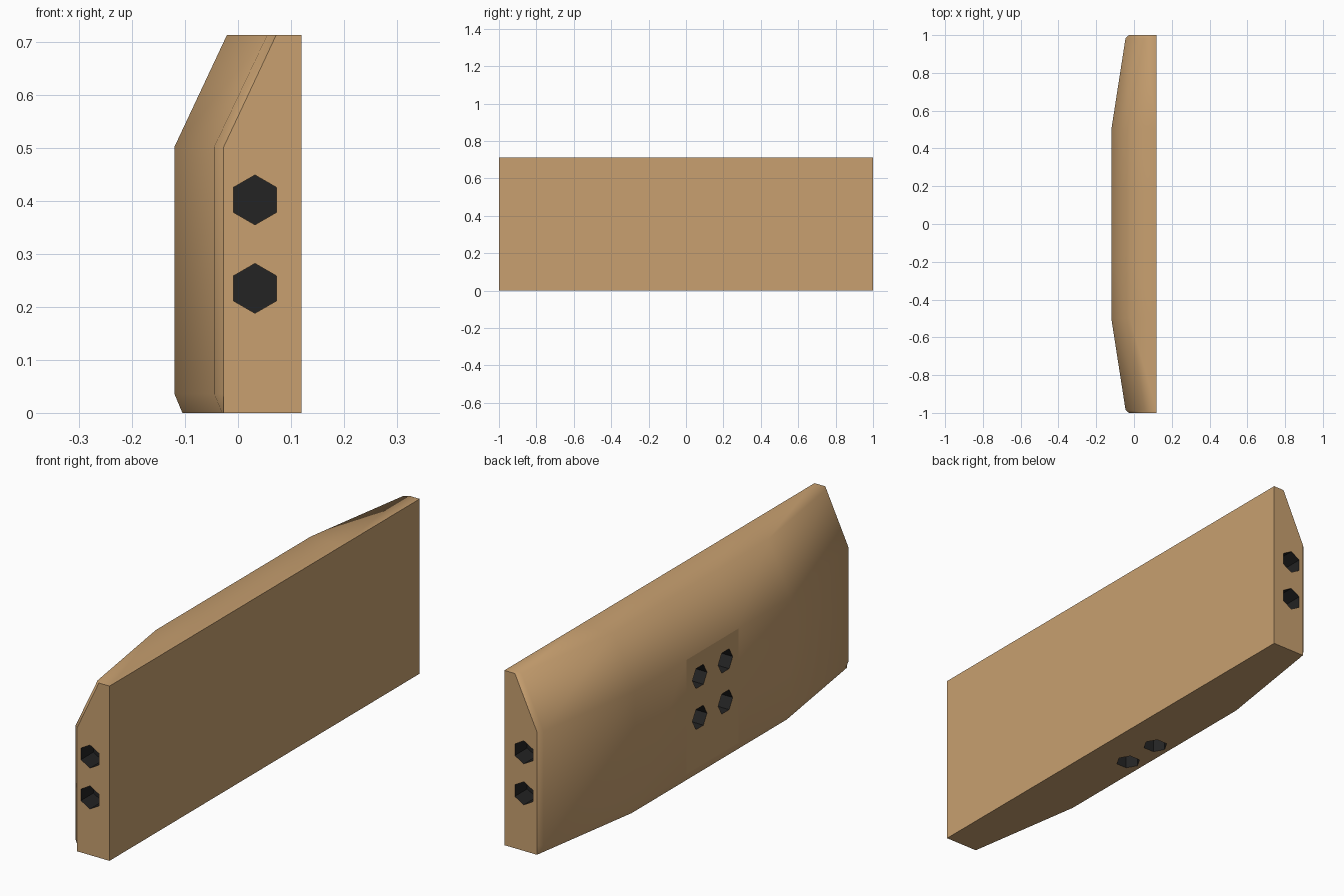
import bpy, bmesh, math
from mathutils import Vector

if "Cube" in bpy.data.objects:
    bpy.data.objects.remove(bpy.data.objects["Cube"])


def material(name, rgb):
    m = bpy.data.materials.new(name)
    m.diffuse_color = (*rgb, 1)
    m.use_nodes = True
    m.node_tree.nodes["Principled BSDF"].inputs["Base Color"].default_value = m.diffuse_color
    return m


MATS = [material("tan", (0.578, 0.352, 0.162)), material("near_black", (0.017, 0.017, 0.017))]


def make_object(name, bm):
    bmesh.ops.recalc_face_normals(bm, faces=bm.faces)
    me = bpy.data.meshes.new(name)
    bm.to_mesh(me)
    bm.free()
    for m in MATS:
        me.materials.append(m)
    ob = bpy.data.objects.new(name, me)
    bpy.context.collection.objects.link(ob)
    return ob


H, BACK = 0.713, 0.12

# body: cross-sections lofted along y; (y, front x, bottom x, top x)
half = [(1.0, -0.027, -0.027, 0.072), (0.983, -0.045, -0.03, 0.055),
        (0.5, -0.12, -0.105, -0.021), (0.167, -0.12, -0.105, -0.021)]
stations = half + [(-y, a, b, c) for y, a, b, c in reversed(half)]
bm = bmesh.new()
rings = []
for y, front, bottom, top in stations:
    profile = [(BACK, 0), (bottom, 0), (front, 0.036), (front, 0.502), (top, H), (BACK, H)]
    rings.append([bm.verts.new((x, y, z)) for x, z in profile])
for a, b in zip(rings, rings[1:]):
    for i in range(6):
        j = (i + 1) % 6
        bm.faces.new((a[i], a[j], b[j], b[i]))
for ring in (rings[0], rings[-1]):
    bm.faces.new(ring)
bm.normal_update()
bmesh.ops.recalc_face_normals(bm, faces=bm.faces)

# back, ends, underside and the middle front tile are flat; the rest is smooth
for f in bm.faces:
    n, c = f.normal, f.calc_center_median()
    flat = n.x > 0.9 or abs(n.y) > 0.9 or n.z < -0.9
    tile = n.x < -0.99 and abs(c.y) < 0.1
    f.smooth = not (flat or tile)
    if flat:
        for e in f.edges:
            e.smooth = False
body = make_object("wall_panel", bm)

# hexagonal sockets: centre, outward axis, direction of one corner
R, DEPTH, P = 0.047, 0.08, 0.083
X, Y, Z = Vector((1, 0, 0)), Vector((0, 1, 0)), Vector((0, 0, 1))
sockets = []
for z in (0.235, 0.402):
    for s in (-1, 1):
        sockets.append((Vector((0.032, s, z)), Y * s, Z))           # end sockets
        sockets.append((Vector((-0.12, s * P, z)), -X, Y))          # front sockets
for s in (-1, 1):
    sockets.append((Vector((-0.04, s * P, 0)), -Z, X))              # underside sockets

bm = bmesh.new()
for centre, axis, corner in sockets:
    side = axis.cross(corner)
    loops = []
    for d in (0.03, -DEPTH):
        loops.append([bm.verts.new(centre + axis * d + R * (
            corner * math.cos(k * math.pi / 3) + side * math.sin(k * math.pi / 3)))
            for k in range(6)])
    o, i = loops
    bm.faces.new(o)
    bm.faces.new(i[::-1])
    for k in range(6):
        bm.faces.new((o[k], i[k], i[(k + 1) % 6], o[(k + 1) % 6]))
for f in bm.faces:
    f.material_index = 1
cutter = make_object("socket_cutter", bm)
cutter.hide_render = True

# cut the sockets, then discard the cutter
mod = body.modifiers.new("sockets", 'BOOLEAN')
mod.operation = 'DIFFERENCE'
mod.solver = 'EXACT'
mod.object = cutter
bpy.context.view_layer.objects.active = body
bpy.ops.object.modifier_apply(modifier=mod.name)
bpy.data.objects.remove(cutter)

# keep socket rims and walls crisp
bm = bmesh.new()
bm.from_mesh(body.data)
for f in bm.faces:
    if f.material_index == 1:
        f.smooth = False
        for e in f.edges:
            e.smooth = False
bm.to_mesh(body.data)
bm.free()
